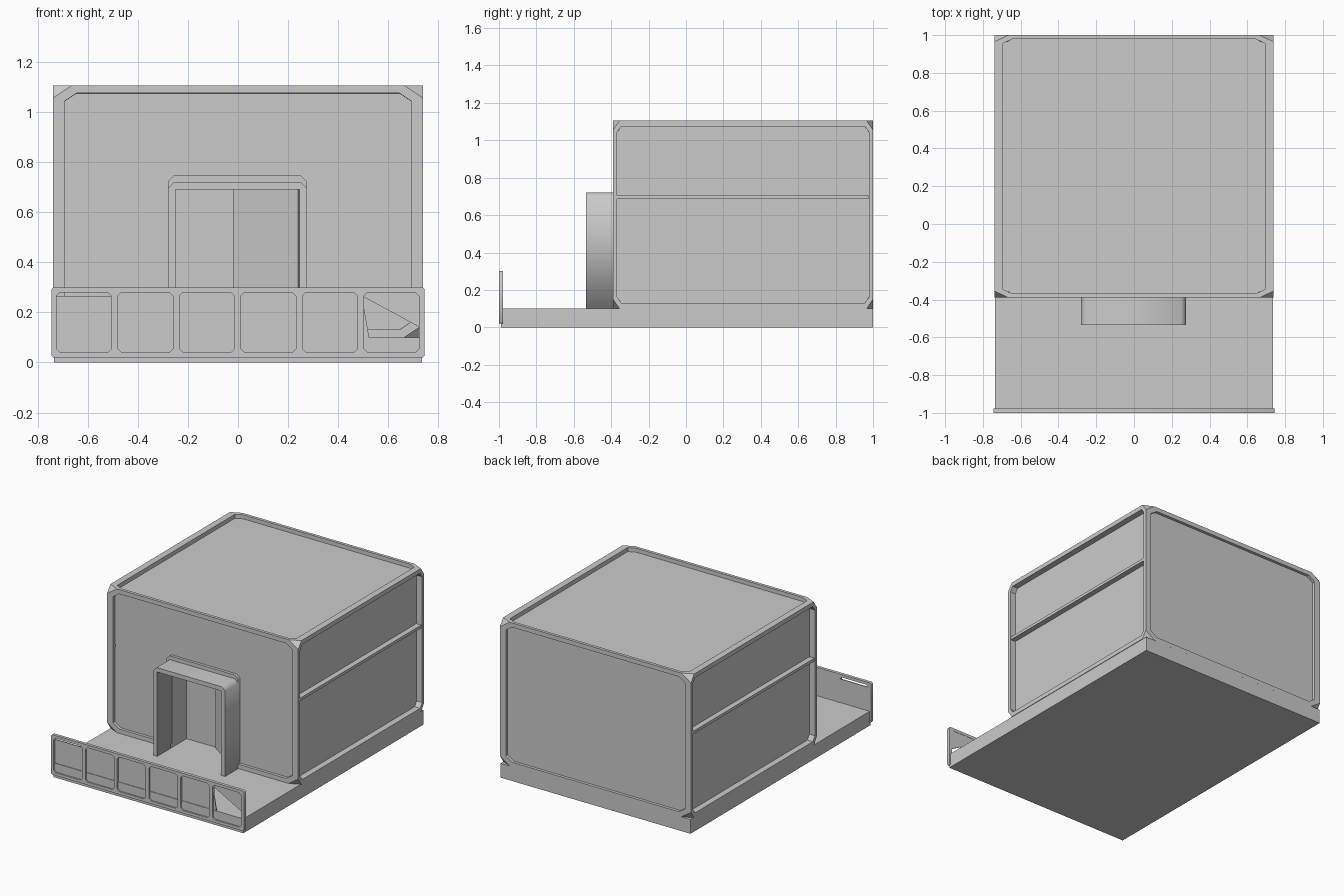
import bpy, bmesh, math

if "Cube" in bpy.data.objects:
    bpy.data.objects.remove(bpy.data.objects["Cube"])


def box(name, x, y, z):
    """Axis-aligned box from (min, max) pairs."""
    bpy.ops.mesh.primitive_cube_add(size=1, location=[sum(p) / 2 for p in (x, y, z)])
    o = bpy.context.object
    o.name = name
    o.scale = [p[1] - p[0] for p in (x, y, z)]
    bpy.ops.object.transform_apply(location=False, rotation=False, scale=True)
    return o


def plate(name, loops, y0, y1):
    """Extruded outline in the xz plane; further loops become holes."""
    cu = bpy.data.curves.new(name, 'CURVE')
    cu.dimensions, cu.fill_mode = '2D', 'BOTH'
    cu.extrude = (y1 - y0) / 2
    for pts in loops:
        s = cu.splines.new('POLY')
        s.points.add(len(pts) - 1)
        for p, (x, z) in zip(s.points, pts):
            p.co = (x, z, 0, 1)
        s.use_cyclic_u = True
    o = bpy.data.objects.new(name, cu)
    bpy.context.collection.objects.link(o)
    o.rotation_euler.x = math.pi / 2
    o.location.y = (y0 + y1) / 2
    bpy.ops.object.select_all(action='DESELECT')
    o.select_set(True)
    bpy.context.view_layer.objects.active = o
    bpy.ops.object.convert(target='MESH')
    return bpy.context.object


def octagon(x0, x1, z0, z1, c):
    return [(x0 + c, z0), (x1 - c, z0), (x1, z0 + c), (x1, z1 - c),
            (x1 - c, z1), (x0 + c, z1), (x0, z1 - c), (x0, z0 + c)]


def arch(x0, x1, top, c, w):
    """Doorway-shaped band with clipped top corners."""
    return [(x0, .10), (x0, top - c), (x0 + c, top), (x1 - c, top), (x1, top - c), (x1, .10),
            (x1 - w, .10), (x1 - w, .69), (x0 + w, .69), (x0 + w, .10)]


# Ground slab
box("base_slab", (-.735, .735), (-.99, 1), (0, .10))

# House block: clipped corners and a recessed panel on each visible face
me = bpy.data.meshes.new("house_block")
bm = bmesh.new()
bmesh.ops.create_cube(bm, size=1)
bmesh.ops.scale(bm, vec=(.985, 1.986, 1.005), verts=bm.verts)
bmesh.ops.bevel(bm, geom=bm.verts[:], offset=.05, segments=1, affect='VERTICES')
bm.normal_update()
panels = [f for f in bm.faces if max(abs(c) for c in f.normal) > .99 and f.normal.z > -.9]
bmesh.ops.inset_individual(bm, faces=panels, thickness=.033, depth=0)
bmesh.ops.inset_individual(bm, faces=panels, thickness=.0005, depth=-.028)
bmesh.ops.scale(bm, vec=(1.5, .7, 1), verts=bm.verts)
bmesh.ops.translate(bm, vec=(0, .305, .6025), verts=bm.verts)
bm.to_mesh(me)
bm.free()
house = bpy.data.objects.new("house_block", me)
bpy.context.collection.objects.link(house)

# Doorway recess
cutter = box("doorway_cutter", (-.25, .245), (-.6, -.21), (.05, .69))
cutter.hide_render = True
mod = house.modifiers.new("doorway", 'BOOLEAN')
mod.operation, mod.object, mod.solver = 'DIFFERENCE', cutter, 'EXACT'
bpy.context.view_layer.objects.active = house
bpy.ops.object.modifier_apply(modifier=mod.name)
bpy.data.objects.remove(cutter)

# Door leaf standing ajar in the right half
leaf = box("door_leaf", (-.02, .29), (-.305, -.295), (.10, .69))
leaf.location.x = .112
leaf.rotation_euler.z = math.atan2(-.17, .26)

# Porch surround and the taller trim against the wall
plate("porch_surround", [arch(-.28, .275, .72, .025, .03)], -.535, -.365)
plate("doorway_trim", [arch(-.28, .275, .747, .025, .03)], -.39, -.365)

# Horizontal rail across each side wall
for side, s in (("right", 1), ("left", -1)):
    box(side + "_wall_rail", sorted((s * .69, s * .735)), (-.372, .975), (.685, .705))

# Front fence: frame with six cells
cells = [(-.725 + i * .2455, -.505 + i * .2455) for i in range(6)]
plate("fence_frame", [octagon(-.745, .745, .02, .30, .008)]
      + [octagon(a, b, .04, .28, .015) for a, b in cells], -1, -.978)

# Thin fence infill; the first has a top slot, the last is broken open
for i, (a, b) in enumerate(cells[:5]):
    box(f"fence_infill_{i + 1}", (a - .005, b + .005), (-.986, -.98), (.035, .265 if i == 0 else .285))
plate("fence_infill_6_top", [[(.495, .265), (.735, .135), (.735, .285), (.495, .285)]], -.986, -.98)
plate("fence_infill_6_side", [[(.495, .265), (.495, .09), (.525, .09)]], -.986, -.98)
